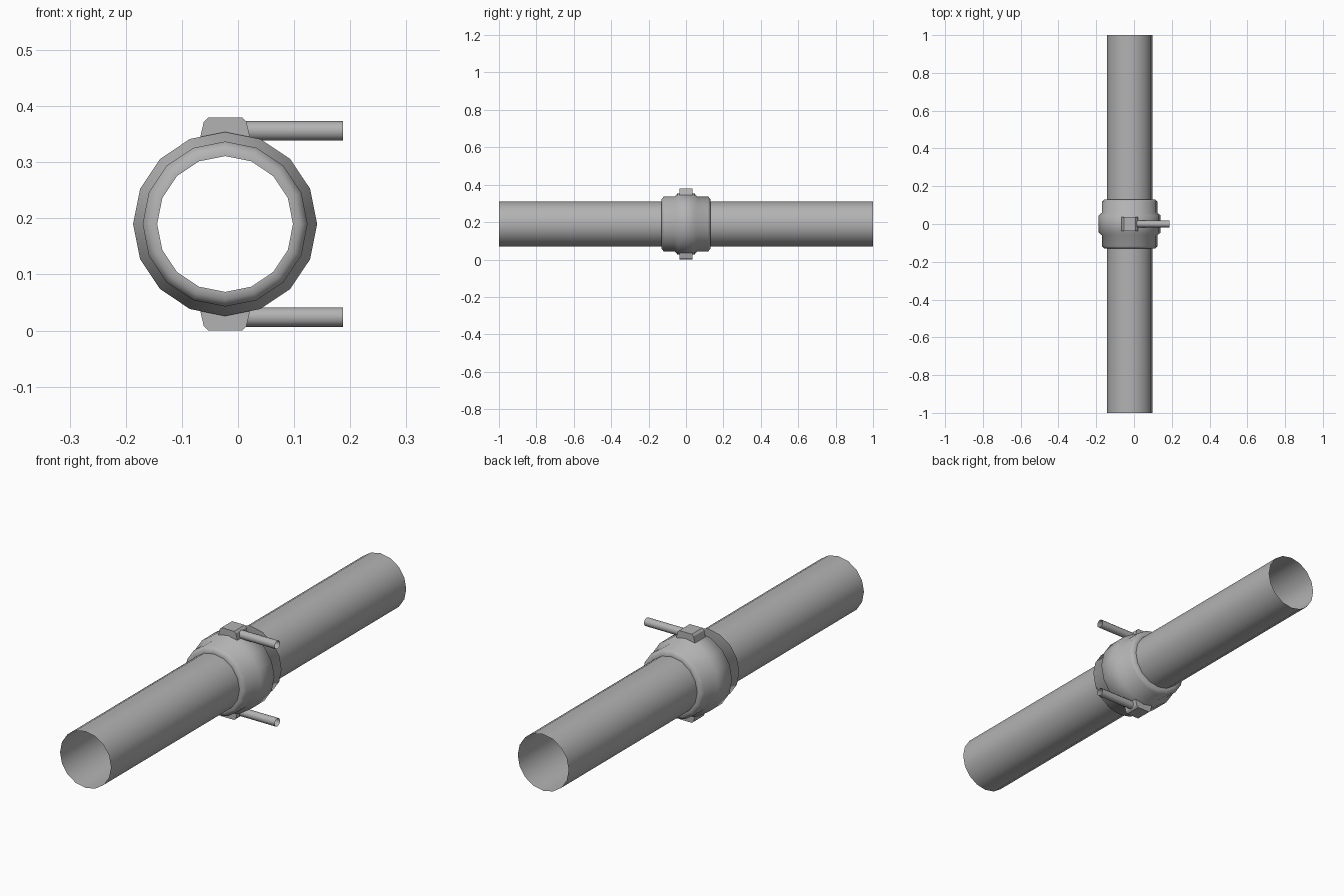
import bpy, bmesh, math
from mathutils import Matrix, Vector

cube = bpy.data.objects.get("Cube")
if cube:
    bpy.data.objects.remove(cube, do_unlink=True)

CX, CZ = -0.023, 0.19      # pipe axis
SIDES = 16

grey = bpy.data.materials.new("plain grey")
grey.use_nodes = True
colour = (0.45, 0.45, 0.45, 1)
grey.diffuse_color = colour
grey.node_tree.nodes["Principled BSDF"].inputs["Base Color"].default_value = colour


def finish(name, bm, angle=None):
    mesh = bpy.data.meshes.new(name)
    bm.to_mesh(mesh)
    bm.free()
    mesh.materials.append(grey)
    obj = bpy.data.objects.new(name, mesh)
    bpy.context.collection.objects.link(obj)
    if angle:
        bpy.ops.object.select_all(action='DESELECT')
        obj.select_set(True)
        bpy.context.view_layer.objects.active = obj
        bpy.ops.object.shade_smooth_by_angle(angle=math.radians(angle))
    return obj


def lathe(name, profile, sides, matrix, angle=50):
    """Open shell turned about local z from (height, radius) pairs."""
    bm = bmesh.new()
    rings = []
    for h, r in profile:
        rings.append([bm.verts.new(matrix @ Vector((
            r * math.cos(math.tau * i / sides),
            r * math.sin(math.tau * i / sides), h))) for i in range(sides)])
    for low, high in zip(rings, rings[1:]):
        for i in range(sides):
            j = (i + 1) % sides
            bm.faces.new((low[i], low[j], high[j], high[i]))
    return finish(name, bm, angle)


# Long open pipe and the stepped coupling around its middle
along_y = Matrix.Translation((CX, 0, CZ)) @ Matrix.Rotation(-math.pi / 2, 4, 'X')
lathe("pipe", [(-1, 0.121), (1, 0.121)], SIDES, along_y)
half = [(0.13, 0.121), (0.13, 0.134), (0.118, 0.147), (0.06, 0.147), (0.045, 0.164)]
profile = [(-h, r) for h, r in half] + [(h, r) for h, r in reversed(half)]
lathe("coupling", profile, SIDES, along_y)

# Lug and rod, above and below the coupling
lug_half = [(0.051, 0.14), (0.045, 0.152), (0.038, 0.182), (0.03, 0.19)]
outline = lug_half + [(-x, z) for x, z in reversed(lug_half)]
for side, up in (("top", 1), ("bottom", -1)):
    bm = bmesh.new()
    face = bm.faces.new([bm.verts.new((CX + x, -0.036, CZ + up * z)) for x, z in outline])
    new = bmesh.ops.extrude_face_region(bm, geom=[face])["geom"]
    bmesh.ops.translate(bm, vec=(0, 0.072, 0),
                        verts=[v for v in new if isinstance(v, bmesh.types.BMVert)])
    bmesh.ops.recalc_face_normals(bm, faces=bm.faces)
    finish(side + "_lug", bm)

    along_x = Matrix.Translation((0, 0, CZ + up * 0.166)) @ Matrix.Rotation(math.pi / 2, 4, 'Y')
    lathe(side + "_rod", [(0.0, 0.0175), (0.187, 0.0175)], 12, along_x)
